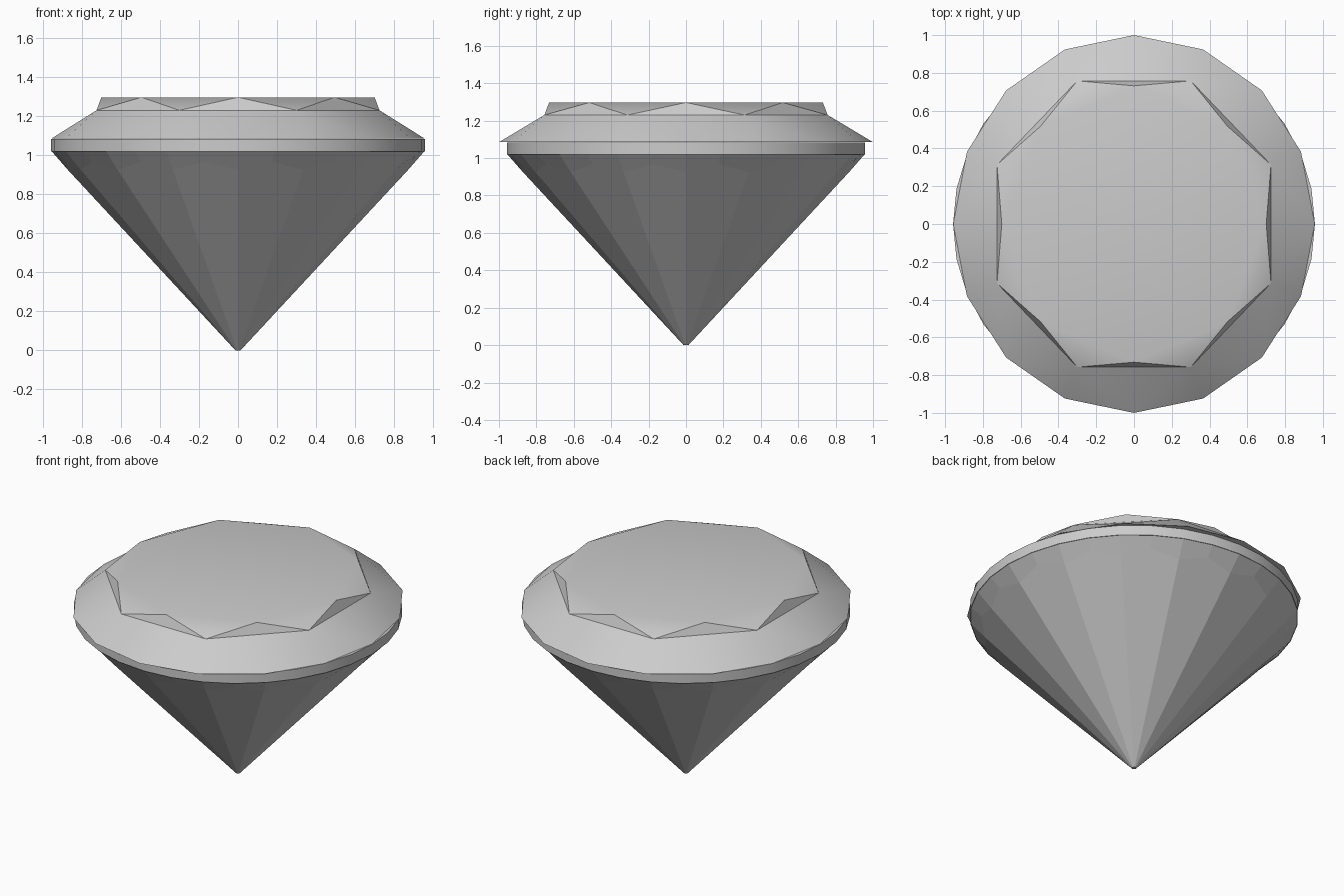
import bpy, math

if "Cube" in bpy.data.objects:
    bpy.data.objects.remove(bpy.data.objects["Cube"])


def ring(n, r, z, offset=0.0, sy=1.0):
    """n points around z, angle in degrees"""
    pts = []
    for i in range(n):
        a = math.radians(offset + 360 * i / n)
        pts.append((r * math.cos(a), r * sy * math.sin(a), z))
    return pts


def make(name, verts, faces, smooth_angle=None):
    me = bpy.data.meshes.new(name)
    me.from_pydata(verts, [], faces)
    me.update()
    ob = bpy.data.objects.new(name, me)
    bpy.context.collection.objects.link(ob)
    if smooth_angle:
        bpy.ops.object.select_all(action='DESELECT')
        ob.select_set(True)
        bpy.context.view_layer.objects.active = ob
        bpy.ops.object.shade_smooth_by_angle(angle=math.radians(smooth_angle))
    return ob


# crown: octagonal table, 8 star points, 16-sided rim (slightly longer in y)
SY = 1.0 / 0.957
verts = (ring(8, 0.70, 1.297, 0, SY) + ring(8, 0.785, 1.23, 22.5, SY)
         + ring(16, 0.957, 1.085, 0, SY))
T, M, G = 0, 8, 16
faces = [tuple(range(8)), tuple(G + i for i in reversed(range(16)))]
for i in range(8):
    j, p, g = (i + 1) % 8, (i - 1) % 8, 2 * i
    faces.append((T + i, M + i, T + j))                        # star
    faces.append((T + i, M + p, M + i))                        # upper kite
    faces.append((M + p, G + g, M + i))                        # lower kite
    faces.append((M + i, G + g, G + g + 1))                    # rim halves
    faces.append((M + i, G + g + 1, G + (g + 2) % 16))
make("crown", verts, faces, 32)

# girdle: thin band under the crown
N = 32
verts = ring(N, 0.958, 1.02) + ring(N, 0.958, 1.083)
faces = [(i, (i + 1) % N, N + (i + 1) % N, N + i) for i in range(N)]
faces += [tuple(reversed(range(N))), tuple(range(N, 2 * N))]
make("girdle", verts, faces, 30)

# pavilion: 16 long facets with a zigzag edge below the girdle
verts = ring(N, 0.955, 1.02)
for i in range(N):
    a = math.radians(360 * i / N)
    r, z = (0.872, 0.925) if i % 2 == 0 else (0.897, 0.967)
    verts.append((r * math.cos(a), r * math.sin(a), z))
verts += ring(16, 0.013, 0.0)
faces = [tuple(range(N)), tuple(2 * N + i for i in reversed(range(16)))]
for i in range(N):
    j = (i + 1) % N
    faces.append((N + i, N + j, j, i))
for i in range(16):
    a, b, c = N + 2 * i, N + 2 * i + 1, N + (2 * i + 2) % N
    faces.append((2 * N + i, 2 * N + (i + 1) % 16, c, b, a))
make("pavilion", verts, faces)
